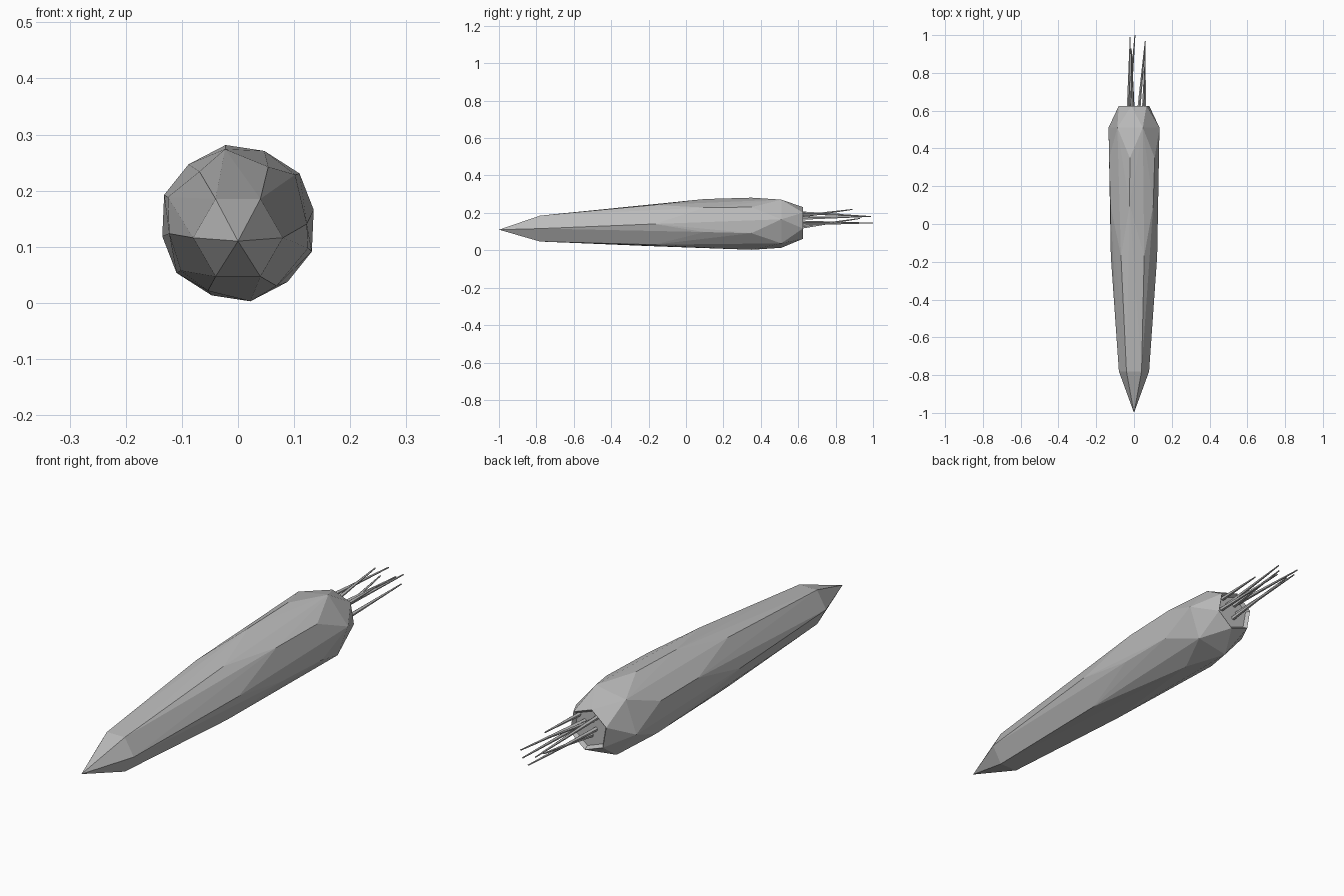
import bpy, bmesh
from math import sin, cos, radians, tau
from mathutils import Vector

cube = bpy.data.objects.get("Cube")
if cube:
    bpy.data.objects.remove(cube, do_unlink=True)

grey = bpy.data.materials.new("plain_grey")
grey.use_nodes = True
colour = (0.5, 0.5, 0.5, 1)
grey.diffuse_color = colour
grey.node_tree.nodes["Principled BSDF"].inputs["Base Color"].default_value = colour


def finish(bm, name):
    bmesh.ops.recalc_face_normals(bm, faces=bm.faces)
    mesh = bpy.data.meshes.new(name)
    bm.to_mesh(mesh)
    bm.free()
    mesh.materials.append(grey)
    obj = bpy.data.objects.new(name, mesh)
    bpy.context.collection.objects.link(obj)
    return obj


def ring(bm, y, z, radius, phase, sides=6):
    verts = []
    for i in range(sides):
        a = radians(phase) + tau * i / sides
        verts.append(bm.verts.new((radius * cos(a), y, z + radius * sin(a))))
    return verts


# Faceted root: a convex skin over twisted six-sided rings and a pointed tip
bm = bmesh.new()
bm.verts.new((0, -1, 0.11))
for y, z, radius, phase in (
    (-0.78, 0.116, 0.08, 0),
    (-0.17, 0.132, 0.123, 4),
    (0.1, 0.143, 0.133, 40),
    (0.35, 0.142, 0.141, 39),
    (0.51, 0.142, 0.137, 10),
    (0.625, 0.146, 0.086, 40),
):
    ring(bm, y, z, radius, phase)
bmesh.ops.convex_hull(bm, input=bm.verts[:])
bmesh.ops.delete(bm, geom=[v for v in bm.verts if not v.link_faces], context="VERTS")
bmesh.ops.dissolve_limit(bm, angle_limit=radians(1.5), verts=bm.verts[:], edges=bm.edges[:])

# Shallow sunken crown where the stalks emerge
bm.normal_update()
crown = max(bm.faces, key=lambda f: f.normal.y)
bmesh.ops.inset_individual(bm, faces=[crown], thickness=0.012, depth=-0.015)
finish(bm, "root")


# Thin tapering stalks
def stalk(number, base, tip, radius=0.009):
    start, end = Vector(base), Vector(tip)
    axis = end - start
    bm = bmesh.new()
    bmesh.ops.create_cone(bm, cap_ends=True, segments=5, radius1=radius,
                          radius2=radius * 0.3, depth=axis.length)
    bmesh.ops.rotate(bm, verts=bm.verts, matrix=axis.to_track_quat("Z", "Y").to_matrix())
    bmesh.ops.translate(bm, verts=bm.verts, vec=(start + end) / 2)
    finish(bm, f"stalk_{number}")


root_y = 0.6
stalks = (
    ((-0.03, 0.2), (-0.02, 0.99, 0.18)),
    ((-0.025, 0.15), (0.005, 1, 0.145)),
    ((-0.01, 0.18), (-0.01, 0.89, 0.218)),
    ((-0.005, 0.12), (-0.015, 0.93, 0.17)),
    ((0.025, 0.17), (0.06, 0.97, 0.18)),
    ((0.055, 0.14), (0.058, 0.96, 0.145)),
    ((0.05, 0.19), (0.056, 0.82, 0.195)),
)
for n, ((x, z), tip) in enumerate(stalks, 1):
    stalk(n, (x, root_y, z), tip)
